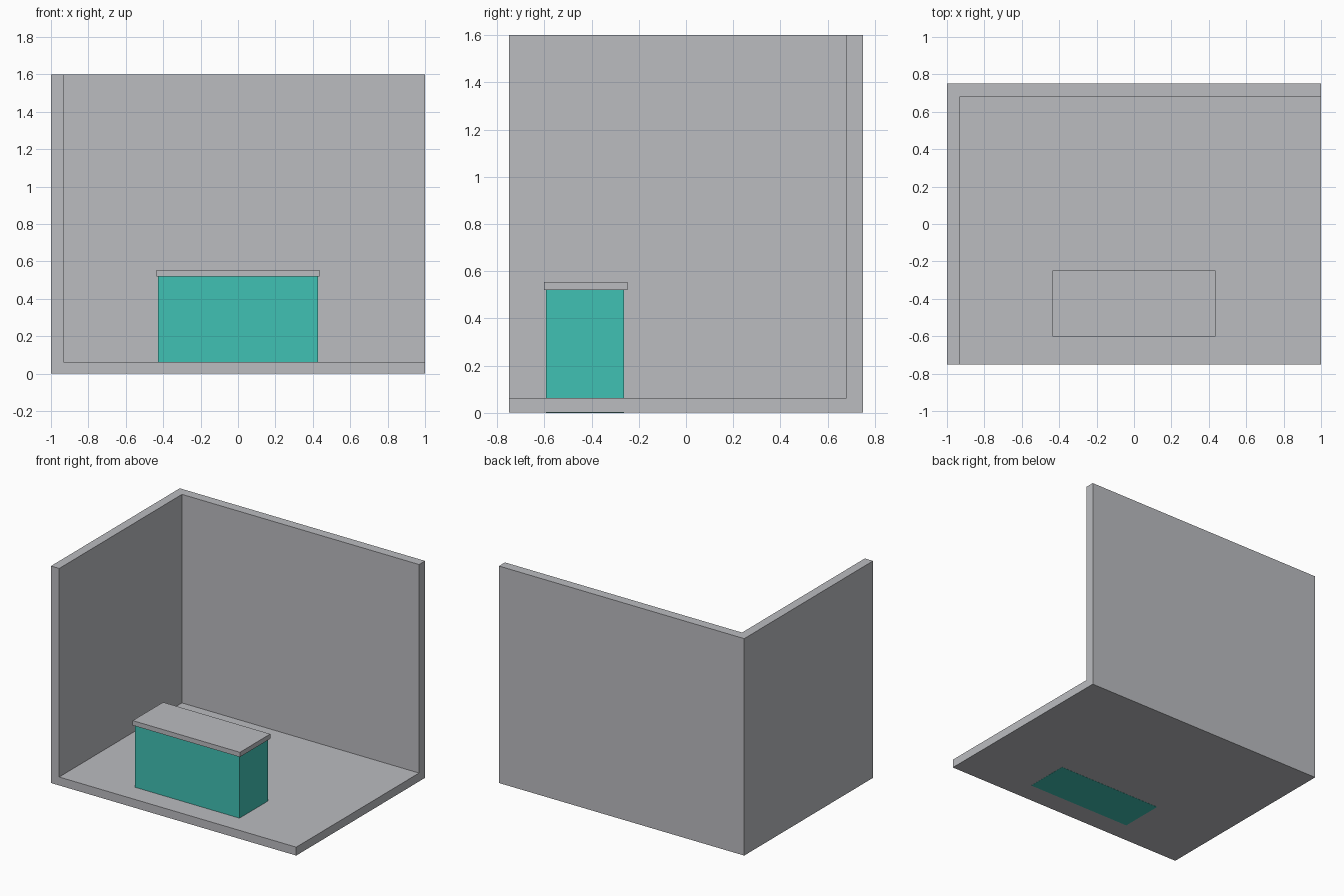
import bpy

if "Cube" in bpy.data.objects:
    bpy.data.objects.remove(bpy.data.objects["Cube"])


def material(name, color):
    m = bpy.data.materials.new(name)
    m.diffuse_color = (*color, 1)
    m.use_nodes = True
    m.node_tree.nodes["Principled BSDF"].inputs["Base Color"].default_value = m.diffuse_color
    return m


def box(name, low, high, mat=None):
    """Axis-aligned box between two corners."""
    centre = [(a + b) / 2 for a, b in zip(low, high)]
    bpy.ops.mesh.primitive_cube_add(size=1, location=centre)
    ob = bpy.context.object
    ob.name = name
    ob.scale = [b - a for a, b in zip(low, high)]
    bpy.ops.object.transform_apply(location=False, rotation=False, scale=True)
    if mat:
        ob.data.materials.append(mat)
    return ob


grey = material("light_grey", (0.497, 0.503, 0.527))
teal = material("teal", (0.051, 0.533, 0.456))

# Room shell: floor, left wall and back wall in one piece, carved from a block
room = box("room_shell", (-1, -0.75, 0.001), (1, 0.75, 1.6), grey)
cutter = box("room_cutter", (-0.933, -0.9, 0.063), (1.2, 0.68, 1.8))
cutter.hide_render = True
cut = room.modifiers.new("open_room", 'BOOLEAN')
cut.operation = 'DIFFERENCE'
cut.solver = 'EXACT'
cut.object = cutter
bpy.context.view_layer.objects.active = room
bpy.ops.object.modifier_apply(modifier=cut.name)
bpy.data.objects.remove(cutter)

# Counter: body set through the floor, with an overhanging top
box("counter_body", (-0.427, -0.592, 0), (0.427, -0.262, 0.52), teal)
box("counter_top", (-0.437, -0.602, 0.52), (0.437, -0.248, 0.555), grey)
